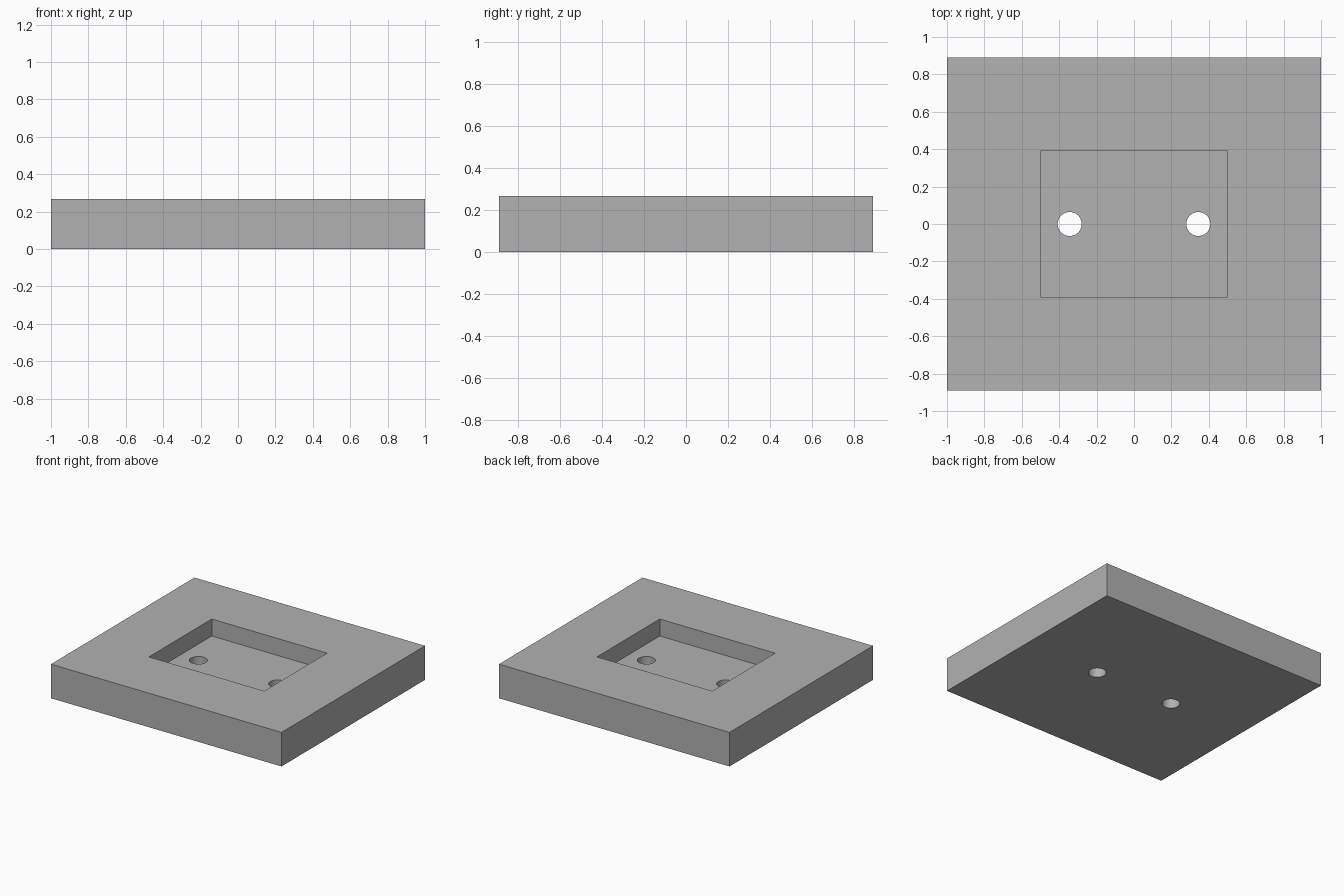
import bpy

default = bpy.data.objects.get("Cube")
if default:
    bpy.data.objects.remove(default, do_unlink=True)

WIDTH, DEPTH, HEIGHT = 2.0, 1.778, 0.267
POCKET_FLOOR = HEIGHT / 2
HOLE_X, HOLE_RADIUS = 0.344, 0.064

grey = bpy.data.materials.new("plain_grey")
grey.use_nodes = True
colour = (0.445, 0.445, 0.445, 1)
grey.diffuse_color = colour
grey.node_tree.nodes["Principled BSDF"].inputs["Base Color"].default_value = colour


def box(name, x, y, bottom, top):
    bpy.ops.mesh.primitive_cube_add(size=1, location=(0, 0, (bottom + top) / 2))
    obj = bpy.context.object
    obj.name = name
    obj.scale = (x, y, top - bottom)
    bpy.ops.object.transform_apply(location=True, rotation=False, scale=True)
    obj.data.materials.append(grey)
    return obj


def cut(target, cutter):
    mod = target.modifiers.new("cut_" + cutter.name, "BOOLEAN")
    mod.operation = "DIFFERENCE"
    mod.solver = "EXACT"
    mod.object = cutter
    bpy.context.view_layer.objects.active = target
    bpy.ops.object.modifier_apply(modifier=mod.name)
    bpy.data.objects.remove(cutter, do_unlink=True)


# Slab with a rectangular pocket in the top
plate = box("base_plate", WIDTH, DEPTH, 0, HEIGHT)
cut(plate, box("pocket", 1.0, 0.778, POCKET_FLOOR, HEIGHT + 0.1))

# Two round holes through the pocket floor
for side in (-1, 1):
    bpy.ops.mesh.primitive_cylinder_add(
        vertices=48, radius=HOLE_RADIUS, depth=1, location=(side * HOLE_X, 0, 0))
    hole = bpy.context.object
    hole.name = "screw_hole"
    hole.data.materials.append(grey)
    cut(plate, hole)

# Smooth hole walls, crisp edges elsewhere
bpy.ops.object.select_all(action="DESELECT")
plate.select_set(True)
bpy.context.view_layer.objects.active = plate
bpy.ops.object.shade_smooth_by_angle()
